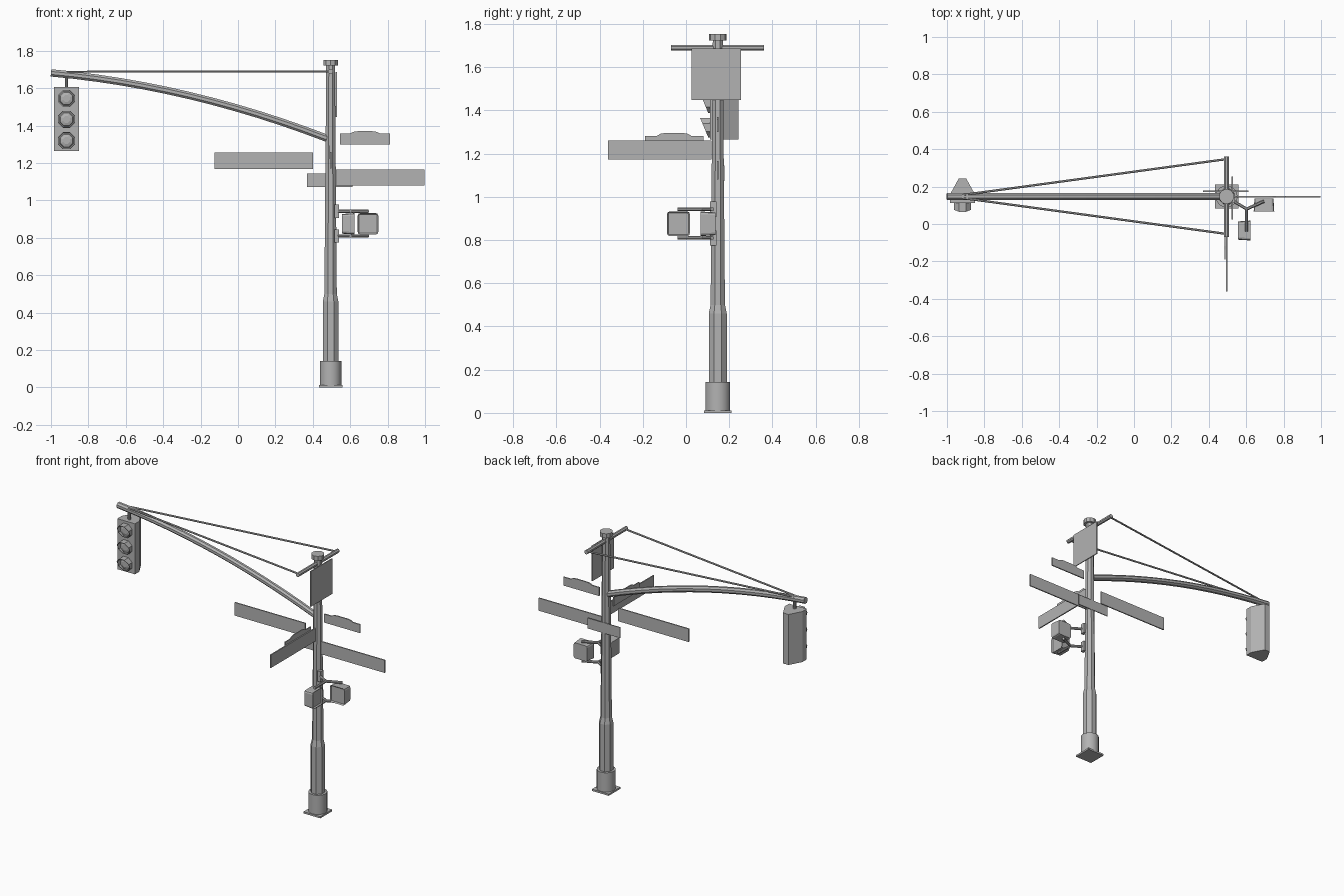
import bpy, bmesh, math
from mathutils import Vector, Matrix

cube = bpy.data.objects.get("Cube")
if cube:
    bpy.data.objects.remove(cube, do_unlink=True)

GREY = (0.45, 0.45, 0.45, 1)
mat = bpy.data.materials.new("plain grey")
mat.use_nodes = True
mat.diffuse_color = GREY
mat.node_tree.nodes["Principled BSDF"].inputs["Base Color"].default_value = GREY

PX, PY = 0.495, 0.147   # pole axis


def finish(name, bm, smooth=False):
    bmesh.ops.recalc_face_normals(bm, faces=bm.faces)
    mesh = bpy.data.meshes.new(name)
    bm.to_mesh(mesh)
    bm.free()
    mesh.materials.append(mat)
    ob = bpy.data.objects.new(name, mesh)
    bpy.context.collection.objects.link(ob)
    if smooth:
        bpy.ops.object.select_all(action='DESELECT')
        ob.select_set(True)
        bpy.context.view_layer.objects.active = ob
        bpy.ops.object.shade_smooth_by_angle(angle=math.radians(30))
    return ob


def box(name, lo, hi):
    bm = bmesh.new()
    lo, hi = Vector(lo), Vector(hi)
    bmesh.ops.create_cube(bm, size=1, matrix=Matrix.Translation((lo + hi) / 2)
                          @ Matrix.Diagonal((*(hi - lo), 1)))
    return finish(name, bm)


def tube(name, points, sides=8, smooth=False):
    """Skin rings along (position, radius) pairs, capped at both ends."""
    bm = bmesh.new()
    pos = [Vector(p) for p, r in points]
    rings = []
    for i, (p, r) in enumerate(points):
        d = (pos[min(i + 1, len(pos) - 1)] - pos[max(i - 1, 0)]).normalized()
        u = d.cross(Vector((0, 1, 0)) if abs(d.y) < 0.9 else Vector((0, 0, 1))).normalized()
        v = d.cross(u)
        angles = [2 * math.pi * (k + 0.5) / sides for k in range(sides)]
        rings.append([bm.verts.new(pos[i] + r * (u * math.cos(a) + v * math.sin(a)))
                      for a in angles])
    for a, b in zip(rings, rings[1:]):
        for k in range(sides):
            j = (k + 1) % sides
            bm.faces.new((a[k], a[j], b[j], b[k]))
    bm.faces.new(rings[0])
    bm.faces.new(rings[-1])
    return finish(name, bm, smooth)


def prism(name, outline, offset):
    """Extrude a closed outline of 3D points by an offset."""
    bm = bmesh.new()
    face = bm.faces.new([bm.verts.new(p) for p in outline])
    ext = bmesh.ops.extrude_face_region(bm, geom=[face], use_keep_orig=True)
    bmesh.ops.translate(bm, vec=offset,
                        verts=[g for g in ext["geom"] if isinstance(g, bmesh.types.BMVert)])
    return finish(name, bm)


def crested(a, b, z0, z1, z2):
    """Sign outline with a raised crest in the middle of its top edge."""
    w = b - a
    return [(a, z0), (b, z0), (b, z1), (a + .8 * w, z1), (a + .73 * w, z2 - .003),
            (a + .65 * w, z2), (a + .35 * w, z2), (a + .27 * w, z2 - .003), (a + .2 * w, z1), (a, z1)]


# Pole, foot and cap
box("base_plate", (PX - .063, PY - .063, 0), (PX + .063, PY + .063, .012))
tube("base_collar", [((PX, PY, .012), .058), ((PX, PY, .142), .058)], 24, True)
tube("pole", [((PX, PY, z), r) for z, r in
              ((.14, .045), (.46, .045), (.5, .036), (1.73, .025))], 8)
tube("pole_cap", [((PX, PY, 1.722), .041), ((PX, PY, 1.752), .041)], 10)

# Curved mast arm
arm = []
for i in range(13):
    t = 1.475 * i / 12
    arm.append(((-1 + t, PY, 1.682 - .09 * t - .0996 * t * t), .021))
tube("mast_arm", arm, 8)

# Crossbar and stay rods
tube("crossbar", [((PX, -.07, 1.69), .014), ((PX, .362, 1.69), .014)], 8)
for side, name in ((1, "back"), (-1, "front")):
    tube(name + "_stay_rod", [((PX, PY + side * .2, 1.69), .006),
                              ((-.92, PY + side * .008, 1.688), .006)], 6)

# Hanging traffic light
LX = -.917
tube("light_hanger", [((LX, PY, 1.6), .01), ((LX, PY, 1.67), .01)], 8)
prism("light_housing", [(LX + x, y, 1.265) for x, y in
      ((-.066, .112), (.066, .112), (.066, .16), (.02, .243), (-.02, .243), (-.066, .16))],
      (0, 0, .342))
for label, z in (("top", 1.545), ("middle", 1.433), ("bottom", 1.32)):
    # lens as a shallow faceted dome
    tube(label + "_lens", [((LX, .115, z), .043), ((LX, .105, z), .036), ((LX, .1, z), .02)], 8)
    # visor: open octagonal hood cut obliquely, longest at the top
    bm = bmesh.new()
    rings = []
    for r, shift in ((.049, 0), (.045, 0)):
        back, front = [], []
        for k in range(8):
            a = 2 * math.pi * (k + .5) / 8
            x, dz = r * math.cos(a), r * math.sin(a)
            back.append(bm.verts.new((LX + x, .113, z + dz)))
            front.append(bm.verts.new((LX + x, .084 - dz * .42, z + dz)))
        rings.append((back, front))
    (b0, f0), (b1, f1) = rings
    for p, q in ((b0, f0), (f0, f1), (f1, b1), (b1, b0)):
        for k in range(8):
            j = (k + 1) % 8
            bm.faces.new((p[k], p[j], q[j], q[k]))
    finish(label + "_visor", bm)

# Street signs along x
T = .004
box("arm_side_sign", (-.125, PY - T, 1.168), (.402, PY + T, 1.257))
box("left_street_sign", (.52, PY - T, 1.08), (.998, PY + T, 1.166))
box("small_back_sign", (.37, .172, 1.073), (.612, .178, 1.144))
prism("left_crested_sign", [(x, PY - T, z) for x, z in crested(.545, .813, 1.3, 1.358, 1.37)],
      (0, 2 * T, 0))

# Signs along y
box("front_street_sign", (PX - T, -.36, 1.172), (PX + T, .118, 1.26))
prism("front_crested_sign", [(PX - .012, y, z) for y, z in crested(-.19, .08, 1.222, 1.281, 1.295)],
      (.006, 0, 0))
box("top_square_sign", (.522, .025, 1.447), (.528, .255, 1.686))

# Pedestrian signal brackets: forked arms above and below the boxes
FORK = (.602, .08)
for label, z in (("upper", .942), ("lower", .81)):
    box(label + "_clamp", (.517, .112, z - .035), (.54, .142, z + .035))
    for part, a, b in (("stem", (.522, .128), FORK), ("front_branch", FORK, (.602, -.04)),
                       ("left_branch", FORK, (.696, .122))):
        tube(f"{label}_{part}", [((*a, z), .009), ((*b, z), .009)], 8)


def signal(name, lo, hi, axis):
    """Chamfered box whose face along the given axis is recessed."""
    bm = bmesh.new()
    lo, hi, axis = Vector(lo), Vector(hi), Vector(axis)
    bmesh.ops.create_cube(bm, size=1, matrix=Matrix.Translation((lo + hi) / 2)
                          @ Matrix.Diagonal((*(hi - lo), 1)))
    edges = [e for e in bm.edges
             if abs((e.verts[0].co - e.verts[1].co).normalized().dot(axis)) > .9]
    bmesh.ops.bevel(bm, geom=edges, offset=.013, segments=2, affect='EDGES', profile=.5)
    bm.normal_update()
    # narrow the rear a little
    mid = (lo + hi) / 2
    for v in bm.verts:
        if (v.co - mid).dot(axis) < 0:
            along = axis * (v.co - mid).dot(axis)
            v.co = mid + along + (v.co - mid - along) * .92
    bm.normal_update()
    front = [f for f in bm.faces if f.normal.dot(axis) > .9]
    bmesh.ops.inset_region(bm, faces=front, thickness=.007)
    bmesh.ops.translate(bm, verts=list({v for f in front for v in f.verts}), vec=axis * -.008)
    finish(name, bm)


signal("front_pedestrian_signal", (.555, -.088, .818), (.622, .018, .932), (1, 0, 0))
signal("left_pedestrian_signal", (.64, .068, .818), (.75, .137, .932), (0, -1, 0))
